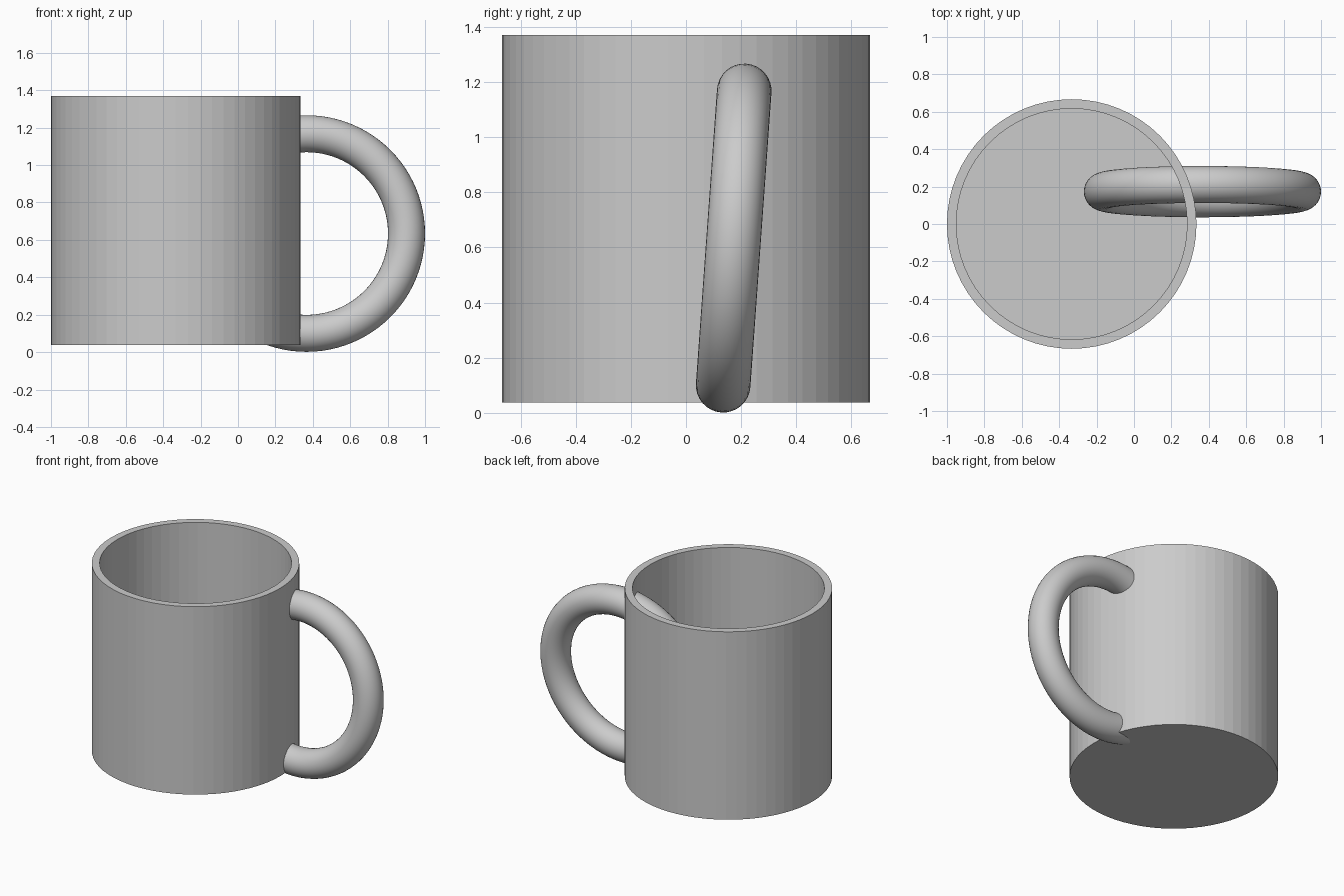
import bpy, bmesh, math

cube = bpy.data.objects.get("Cube")
if cube:
    bpy.data.objects.remove(cube, do_unlink=True)

# Plain ceramic colour
ceramic = bpy.data.materials.new("light_grey_ceramic")
ceramic.use_nodes = True
grey = (0.6, 0.6, 0.6, 1)
ceramic.diffuse_color = grey
ceramic.node_tree.nodes["Principled BSDF"].inputs["Base Color"].default_value = grey

RADIUS, WALL, BASE, TOP = 0.667, 0.05, 0.037, 1.37

# Cup: solid cylinder, top inset to a rim and pushed down to form the hollow
bm = bmesh.new()
bmesh.ops.create_cone(bm, cap_ends=True, segments=64, radius1=RADIUS,
                      radius2=RADIUS, depth=TOP - BASE)
top = max(bm.faces, key=lambda f: f.calc_center_median().z)
bmesh.ops.inset_region(bm, faces=[top], thickness=WALL)
hollow = bmesh.ops.extrude_face_region(bm, geom=[top])["geom"]
bmesh.ops.delete(bm, geom=[top], context="FACES_ONLY")
floor_verts = [g for g in hollow if isinstance(g, bmesh.types.BMVert)]
bmesh.ops.translate(bm, verts=floor_verts, vec=(0, 0, -(TOP - BASE - WALL)))
bmesh.ops.recalc_face_normals(bm, faces=bm.faces)
mesh = bpy.data.meshes.new("cup")
bm.to_mesh(mesh)
bm.free()
cup = bpy.data.objects.new("cup", mesh)
bpy.context.collection.objects.link(cup)
cup.location = (RADIUS - 1, 0, (TOP + BASE) / 2)
mesh.materials.append(ceramic)

# Handle: full ring passing through the wall, leaning slightly back
bpy.ops.mesh.primitive_torus_add(
    major_segments=96, minor_segments=32, major_radius=0.535, minor_radius=0.099,
    location=(0.366, 0.173, 0.634), rotation=(math.radians(90 - 4.1), 0, 0))
handle = bpy.context.object
handle.name = "handle"
handle.data.materials.append(ceramic)
bpy.ops.object.shade_smooth()
